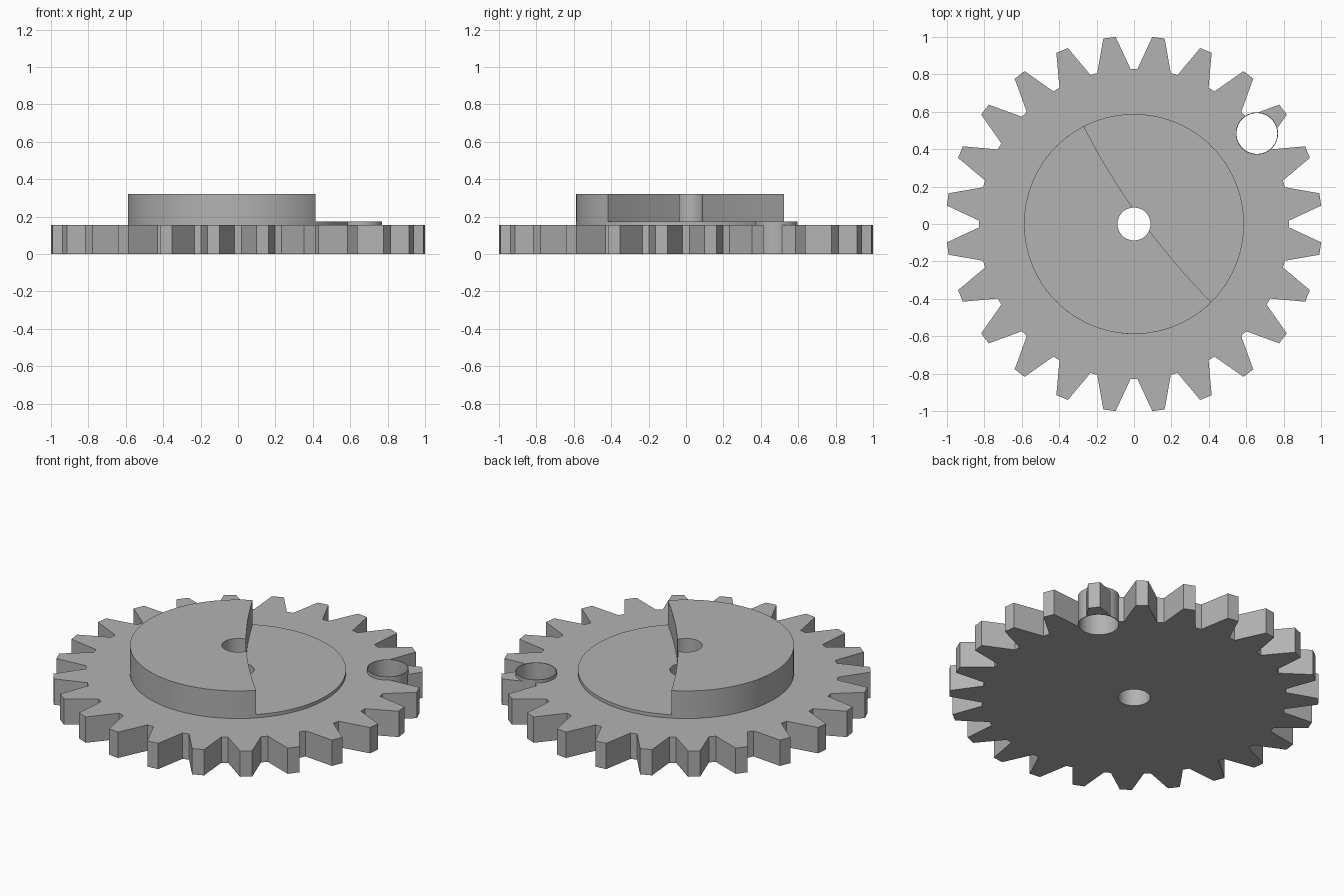
import bpy, bmesh, math
from mathutils import Vector

cube = bpy.data.objects.get("Cube")
if cube:
    bpy.data.objects.remove(cube, do_unlink=True)

grey = bpy.data.materials.new("plain grey")
grey.use_nodes = True
GREY = (0.45, 0.45, 0.45, 1)
grey.diffuse_color = GREY
grey.node_tree.nodes["Principled BSDF"].inputs["Base Color"].default_value = GREY

GEAR_TOP, DISC_TOP, CAM_TOP = 0.155, 0.175, 0.321
DISC_R, BORE_R = 0.588, 0.088
PIN = (0.657, 0.484)
TEETH = 24


def polar(r, degrees, centre=(0, 0)):
    a = math.radians(degrees)
    return Vector((centre[0] + r * math.cos(a), centre[1] + r * math.sin(a)))


def circle(r, centre=(0, 0), n=96):
    return [polar(r, 360 * i / n, centre) for i in range(n)]


def prism(name, outline, z0, z1):
    """Extrude a flat outline from z0 up to z1."""
    bm = bmesh.new()
    face = bm.faces.new([bm.verts.new((p.x, p.y, z0)) for p in outline])
    top = bmesh.ops.extrude_face_region(bm, geom=[face])["geom"]
    bmesh.ops.translate(bm, vec=(0, 0, z1 - z0),
                        verts=[v for v in top if isinstance(v, bmesh.types.BMVert)])
    bmesh.ops.recalc_face_normals(bm, faces=bm.faces)
    mesh = bpy.data.meshes.new(name)
    bm.to_mesh(mesh)
    bm.free()
    mesh.materials.append(grey)
    obj = bpy.data.objects.new(name, mesh)
    bpy.context.collection.objects.link(obj)
    return obj


def select(obj):
    bpy.ops.object.select_all(action='DESELECT')
    obj.select_set(True)
    bpy.context.view_layer.objects.active = obj


def drill(obj, r, centre=(0, 0)):
    """Cut a round vertical hole right through a part."""
    cutter = prism("hole_cutter", circle(r, centre), -1, 1)
    cutter.hide_render = True
    mod = obj.modifiers.new("hole", 'BOOLEAN')
    mod.operation, mod.solver, mod.object = 'DIFFERENCE', 'EXACT', cutter
    select(obj)
    bpy.ops.object.modifier_apply(modifier=mod.name)
    bpy.data.objects.remove(cutter, do_unlink=True)


# Toothed wheel: each tooth is a straight-sided trapezoid
teeth = []
for i in range(TEETH):
    mid = (i + 0.5) * 360 / TEETH
    teeth += [polar(r, mid + a) for r, a in
              ((0.83, -6.2), (1.005, -1.9), (1.005, 1.9), (0.83, 6.2))]
gear_wheel = prism("gear_wheel", teeth, 0, GEAR_TOP)
drill(gear_wheel, BORE_R)
drill(gear_wheel, 0.111, PIN)

# Thin round step on the wheel
hub_disc = prism("hub_disc", circle(DISC_R), GEAR_TOP, DISC_TOP)
drill(hub_disc, BORE_R)

# Raised part of the disc, closed by a gently bowed step face
start, end = 117.2, 314.7
rim = [polar(DISC_R, start + (end - start) * i / 56) for i in range(57)]
chord = rim[0] - rim[-1]
inward = Vector((-chord.y, chord.x)).normalized()
step = [rim[-1] + chord * (i / 16) + inward * 0.045 * 4 * (i / 16) * (1 - i / 16)
        for i in range(1, 16)]
raised_cam = prism("raised_cam", rim + step, DISC_TOP, CAM_TOP)
drill(raised_cam, BORE_R)

# Thin-walled sleeve through the rim
sleeve = prism("sleeve", circle(0.113, PIN), 0, DISC_TOP)
drill(sleeve, 0.109, PIN)

for part in (gear_wheel, hub_disc, raised_cam, sleeve):
    select(part)
    bpy.ops.object.shade_smooth_by_angle(angle=math.radians(20))
